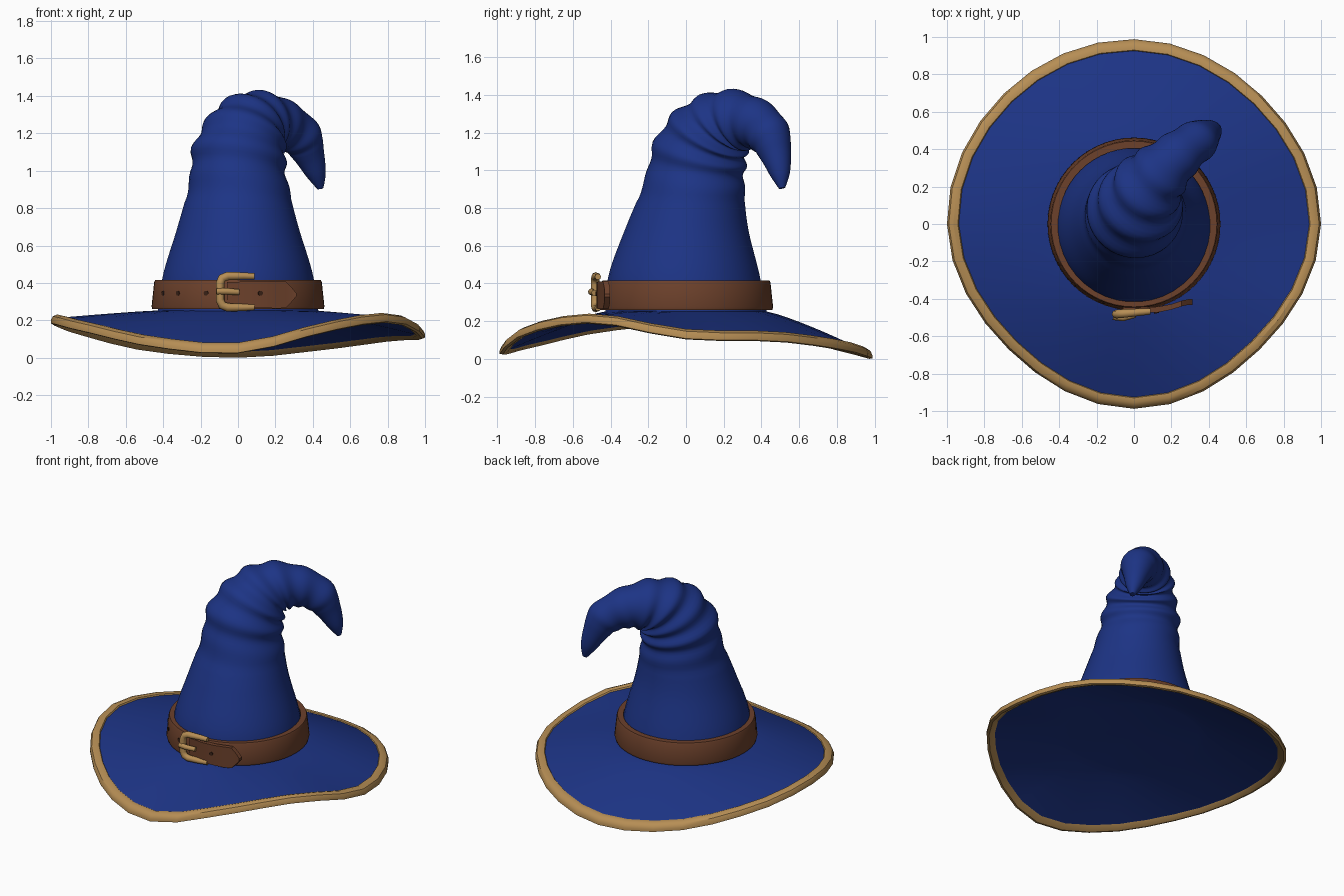
import bpy
import math
from mathutils import Vector

cube = bpy.data.objects.get("Cube")
if cube:
    bpy.data.objects.remove(cube, do_unlink=True)


def make_material(name, rgb):
    mat = bpy.data.materials.new(name)
    mat.use_nodes = True
    colour = (*rgb, 1)
    mat.diffuse_color = colour
    bsdf = mat.node_tree.nodes["Principled BSDF"]
    bsdf.inputs["Base Color"].default_value = colour
    bsdf.inputs["Roughness"].default_value = 0.8
    return mat


BLUE = make_material("blue cloth", (0.012, 0.034, 0.235))
GOLD = make_material("tan gold", (0.47, 0.27, 0.09))
BROWN = make_material("brown leather", (0.15, 0.052, 0.024))
DARK = make_material("dark hole", (0.04, 0.015, 0.008))


def smooth(obj, angle):
    bpy.ops.object.select_all(action="DESELECT")
    obj.select_set(True)
    bpy.context.view_layer.objects.active = obj
    bpy.ops.object.shade_smooth_by_angle(angle=math.radians(angle))


def loft(name, rings, mat, loop=False, caps=False, angle=40):
    """Skin a list of equal closed rings; loop joins the last to the first."""
    n = len(rings[0])
    verts = [p for ring in rings for p in ring]
    faces = []
    for i in range(len(rings) if loop else len(rings) - 1):
        j = (i + 1) % len(rings)
        for k in range(n):
            m = (k + 1) % n
            faces.append((i * n + k, i * n + m, j * n + m, j * n + k))
    if caps:
        faces.append(tuple(reversed(range(n))))
        faces.append(tuple(range(len(verts) - n, len(verts))))
    mesh = bpy.data.meshes.new(name)
    mesh.from_pydata(verts, [], faces)
    mesh.materials.append(mat)
    obj = bpy.data.objects.new(name, mesh)
    bpy.context.collection.objects.link(obj)
    bpy.ops.object.select_all(action="DESELECT")
    obj.select_set(True)
    bpy.context.view_layer.objects.active = obj
    bpy.ops.object.mode_set(mode="EDIT")
    bpy.ops.mesh.select_all(action="SELECT")
    bpy.ops.mesh.normals_make_consistent(inside=False)
    bpy.ops.object.mode_set(mode="OBJECT")
    smooth(obj, angle)


def catmull(a, b, c, d, t):
    return b + 0.5 * t * (c - a + t * (2 * a - 5 * b + 4 * c - d + t * (3 * (b - c) + d - a)))


def circle(n):
    return [2 * math.pi * k / n for k in range(n)]


def around(table, angle):
    """Smooth value from a table spread evenly round the brim."""
    u = angle / (2 * math.pi) * len(table)
    i = int(u)
    near = [table[(i + k) % len(table)] for k in (-1, 0, 1, 2)]
    return catmull(*near, u - i)


# Wavy brim: edge heights and outer reach, starting on the left side
EDGE = [0.132, 0.12, 0.075, 0.032, 0.066, 0.15, 0.205, 0.165, 0.09, 0.055, 0.165, 0.213]
REACH = [1, 0.968, 0.988, 0.985, 1, 0.948, 0.988, 0.95]


def brim_ring(r, lift):
    ring = []
    for a in circle(32):
        f = max(0, (r - 0.42) / 0.545) ** 1.2
        z = 0.245 * (1 - f) + around(EDGE, a) * f + lift
        rr = r * (1 + (around(REACH, a) - 1) * f)
        ring.append((rr * math.cos(a), rr * math.sin(a), z))
    return ring


radii = [0.42 + 0.54 * i / 9 for i in range(10)]
top = [brim_ring(r, 0.008) for r in radii]
under = [brim_ring(r, -0.012) for r in reversed(radii)]
loft("brim", top + under + [brim_ring(0.02, -0.012)], BLUE, caps=True)

# Folded strip around the brim edge, narrower underneath
sections = []
for a in circle(32):
    slope = (around(EDGE, a) - 0.245) * 1.6
    section = []
    for b in circle(8):
        dr = min(0.034, 0.034 * math.cos(b) - 0.018 * min(0, math.sin(b)))
        z = around(EDGE, a) + 0.026 * math.sin(b) + slope * dr
        r = around(REACH, a) - 0.034 + dr
        section.append((r * math.cos(a), r * math.sin(a), z))
    sections.append(section)
loft("brim_edging", sections, GOLD, loop=True, angle=35)

# Bent crown: centre x, y, z, radius and lean in degrees
SPINE = [
    (0, 0, 0.245, 0.43, 0),
    (0, -0.01, 0.45, 0.4, 0),
    (0, 0.005, 0.7, 0.324, 0),
    (0.005, 0.045, 0.93, 0.264, 4),
    (0.005, 0.07, 1.08, 0.25, 14),
    (0.045, 0.125, 1.195, 0.22, 33),
    (0.085, 0.21, 1.258, 0.183, 54),
    (0.15, 0.29, 1.266, 0.158, 80),
    (0.24, 0.375, 1.245, 0.13, 105),
    (0.335, 0.446, 1.18, 0.114, 132),
    (0.38, 0.478, 1.08, 0.083, 155),
    (0.417, 0.5, 0.98, 0.053, 163),
    (0.44, 0.51, 0.905, 0.017, 165),
]
bend = Vector((0.65, 0.76, 0)).normalized()
side = Vector((bend.y, -bend.x, 0))
STEPS = 8
rings = []
last = len(SPINE) - 1
for step in range(last * STEPS + 1):
    i = min(step // STEPS, last - 1)
    t = step / STEPS - i
    rows = [SPINE[min(max(i + k, 0), last)] for k in (-1, 0, 1, 2)]
    x, y, z, r, lean = [catmull(*values, t) for values in zip(*rows)]
    lean = math.radians(lean)
    out = Vector((0, 0, math.sin(lean))) - bend * math.cos(lean)
    u = i + t
    fold = max(0, 1 - abs(u - 6) / 3.5)      # creases gather at the bend
    ring = []
    for a in circle(40):
        wave = math.cos(2 * math.pi * u + 0.9 * math.sin(a + u))
        rr = r * (1 + 0.065 * fold ** 0.5 * wave)
        ring.append(Vector((x, y, z)) + (side * math.cos(a) + out * math.sin(a)) * rr)
    rings.append(ring)
loft("crown", rings, BLUE, caps=True, angle=60)

# Belt band
profile = [(0.41, 0.26), (0.458, 0.26), (0.462, 0.275), (0.448, 0.405), (0.443, 0.415), (0.405, 0.415)]
band = [[(r * math.cos(a), r * math.sin(a), z) for r, z in profile] for a in circle(56)]
loft("belt", band, BROWN, loop=True, angle=30)

# Loose pointed belt end, lifting away from the band
tail = []
for x, y, half in [(-0.06, -0.462, 0.068), (0.05, -0.475, 0.07), (0.13, -0.472, 0.071),
                   (0.2, -0.458, 0.073), (0.255, -0.44, 0.072), (0.29, -0.432, 0.035), (0.312, -0.432, 0.008)]:
    low, high = 0.337 - half, 0.337 + half
    tail.append([(x, y, low), (x, y, high), (x, y + 0.03, high), (x, y + 0.03, low)])
loft("belt_end", tail, BROWN, caps=True, angle=30)


# Punched holes
def hole(name, x, y):
    bpy.ops.mesh.primitive_cylinder_add(vertices=12, radius=0.013, depth=0.009, location=(x, y, 0.345))
    obj = bpy.context.object
    obj.name = name
    facing = Vector((x, y, 0))
    obj.rotation_euler = facing.to_track_quat("Z", "Y").to_euler()
    obj.data.materials.append(DARK)


for index, x in enumerate((-0.4, -0.32, -0.17)):
    hole(f"belt_hole_{index}", x, -math.sqrt(0.453 ** 2 - x * x))
hole("belt_end_hole", 0.12, -0.473)


# Buckle frame and prong as round bars, thick at the hinge side
def bar(name, points, thickness):
    curve = bpy.data.curves.new(name, "CURVE")
    curve.dimensions = "3D"
    curve.bevel_depth = thickness
    curve.bevel_resolution = 2
    curve.use_fill_caps = True
    spline = curve.splines.new("POLY")
    spline.points.add(len(points) - 1)
    for point, co in zip(spline.points, points):
        point.co = (*co, 1)
        point.radius = 1 - 2 * max(0, co[0] + 0.05)
    curve.materials.append(GOLD)
    obj = bpy.data.objects.new(name, curve)
    bpy.context.collection.objects.link(obj)


upper = [(0.088, 0.082), (0.03, 0.084), (-0.055, 0.084), (-0.085, 0.072), (-0.096, 0.045)]
frame = upper + [(x, -z) for x, z in reversed(upper)]
bar("buckle_frame", [(x, -0.474 + 0.08 * x, 0.353 + z) for x, z in frame], 0.023)
bar("buckle_prong", [(-0.112, -0.495, 0.355), (-0.06, -0.502, 0.355), (0.005, -0.486, 0.35)], 0.018)
